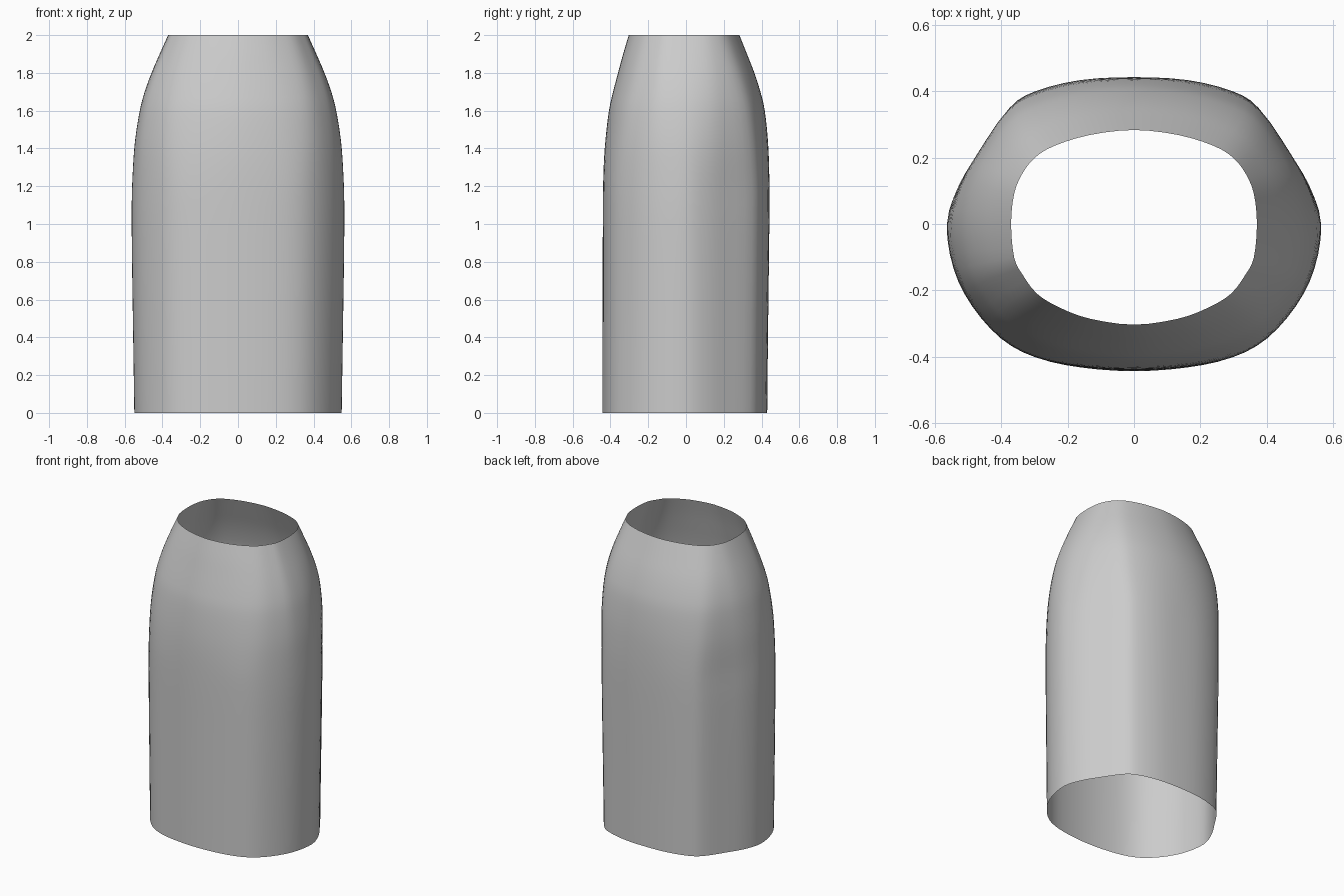
import bpy, bmesh
from mathutils import Vector

if "Cube" in bpy.data.objects:
    bpy.data.objects.remove(bpy.data.objects["Cube"])

# Half cross-sections (x, y), back to front: full body and top opening
BODY = [(0, .443), (.163, .434), (.298, .4), (.375, .35), (.464, .222), (.528, .115), (.563, 0),
        (.543, -.135), (.488, -.247), (.4, -.346), (.298, -.402), (.163, -.431), (0, -.442)]
RIM = [(0, .283), (.133, .268), (.238, .236), (.298, .2), (.337, .15), (.361, .09), (.37, 0),
       (.361, -.1), (.337, -.15), (.292, -.21), (.223, -.252), (.133, -.285), (0, -.303)]

# Profile: height, half width, back depth, front depth
LEVELS = [(0, .549, .43, .443), (.4, .555, .434, .442), (.8, .561, .439, .441), (1.1, .563, .442, .44),
          (1.3, .556, .44, .436), (1.45, .544, .433, .426), (1.6, .52, .417, .408),
          (1.7, .494, .394, .386), (1.8, .458, .362, .36), (1.9, .415, .323, .333), (2, .37, .283, .303)]


def smooth(points, steps, closed):
    """Catmull-Rom curve through the points."""
    pts = [Vector(p) for p in points]
    n = len(pts)
    get = (lambda i: pts[i % n]) if closed else (lambda i: pts[max(0, min(n - 1, i))])
    out = []
    for i in range(n if closed else n - 1):
        a, b, c, d = (get(i + k) for k in (-1, 0, 1, 2))
        for s in range(steps):
            t = s / steps
            out.append(b + (c - a) * t / 2 + (a * 2 - b * 5 + c * 4 - d) * t * t / 2
                       + (b * 3 - a - c * 3 + d) * t ** 3 / 2)
    return out if closed else out + [pts[-1]]


def full_section(half):
    return smooth(half + [(-x, y) for x, y in half[-2:0:-1]], 3, True)


body, rim = full_section(BODY), full_section(RIM)

# Open tapered sleeve, lofted through the levels
bm = bmesh.new()
rings = []
for z, w, back, front in smooth(LEVELS, 3, False):
    t = max(0, min(1, (z - 1.2) / .8))
    ring = []
    for p, q in zip(body, rim):
        nx = p.x / .563 * (1 - t) + q.x / .37 * t
        ny = (p.y / (.443 if p.y > 0 else .442) * (1 - t)
              + q.y / (.283 if q.y > 0 else .303) * t)
        ring.append(bm.verts.new((nx * w, ny * (back if ny > 0 else front), z)))
    rings.append(ring)
for lo, hi in zip(rings, rings[1:]):
    for i in range(len(lo)):
        j = (i + 1) % len(lo)
        bm.faces.new((lo[j], lo[i], hi[i], hi[j]))
bmesh.ops.recalc_face_normals(bm, faces=bm.faces)
for f in bm.faces:
    f.smooth = True
mesh = bpy.data.meshes.new("tapered_sleeve")
bm.to_mesh(mesh)
bm.free()
bpy.context.collection.objects.link(bpy.data.objects.new("tapered_sleeve", mesh))
